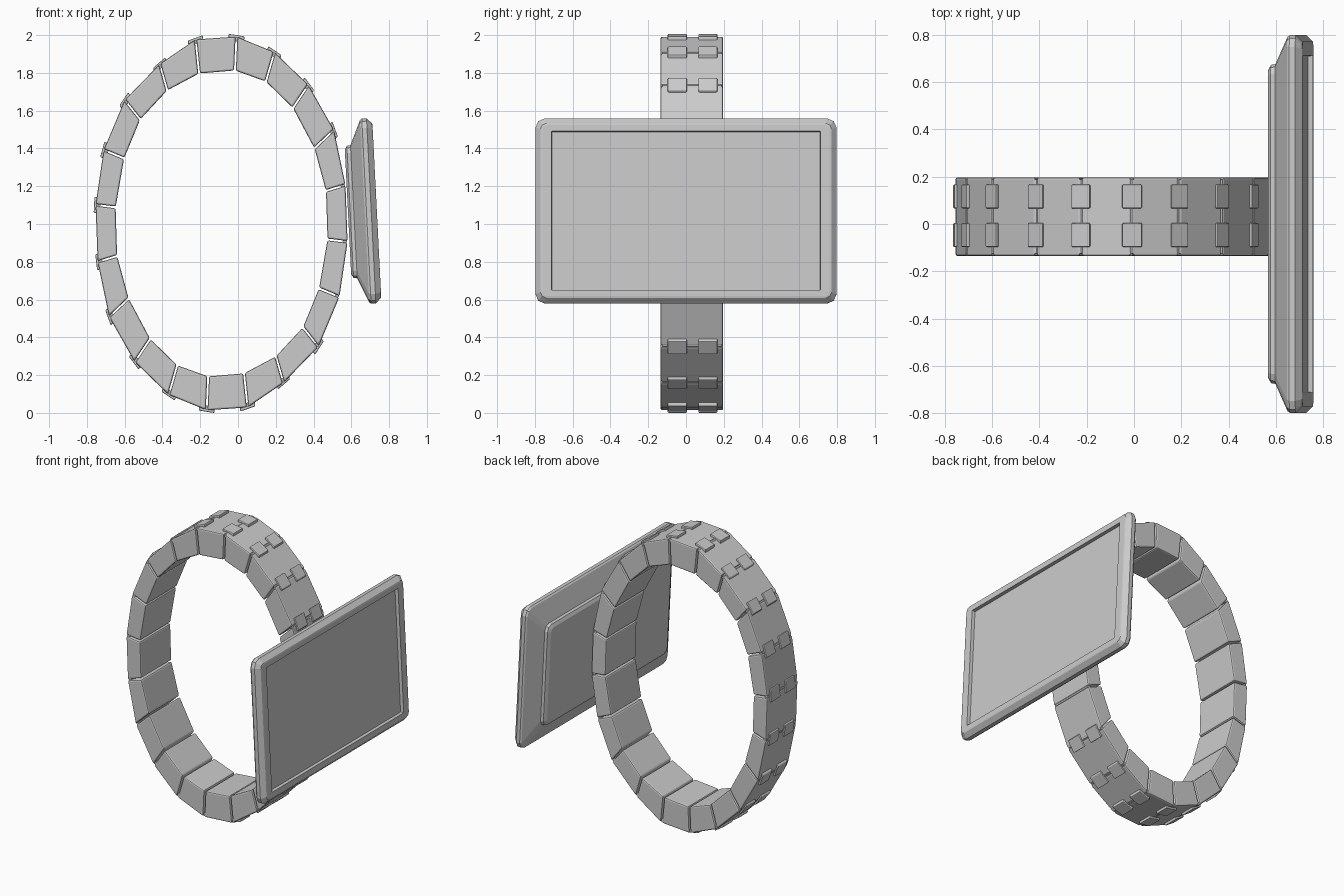
import bpy, bmesh, math
from mathutils import Vector

if "Cube" in bpy.data.objects:
    bpy.data.objects.remove(bpy.data.objects["Cube"])

CX, CZ = -0.087, 1.003          # ring centre
BAND_Y = (-0.135, 0.197)        # band width range
# half of the ring's hinge joints (outer and inner edge); the rest is the 180 degree turn
OUTER = [(0.079, 0.989), (0.280, 0.907), (0.460, 0.733), (0.595, 0.495), (0.656, 0.204),
         (0.667, -0.098), (0.624, -0.389), (0.513, -0.653), (0.328, -0.844), (0.138, -0.974)]
INNER = [(0.071, 0.810), (0.235, 0.751), (0.378, 0.611), (0.492, 0.397), (0.553, 0.172),
         (0.561, -0.085), (0.516, -0.344), (0.431, -0.550), (0.288, -0.704), (0.119, -0.794)]


def full_ring(half):
    pts = [Vector(p) for p in half]
    return [p + Vector((CX, CZ)) for p in pts + [-p for p in pts]]


def finish(name, bm):
    bmesh.ops.recalc_face_normals(bm, faces=bm.faces)
    mesh = bpy.data.meshes.new(name)
    bm.to_mesh(mesh)
    bm.free()
    ob = bpy.data.objects.new(name, mesh)
    bpy.context.collection.objects.link(ob)
    return ob


def loft(name, loops):
    """Skin a stack of equal-length point loops and cap both ends."""
    bm = bmesh.new()
    rows = [[bm.verts.new(p) for p in loop] for loop in loops]
    n = len(rows[0])
    for a, b in zip(rows, rows[1:]):
        for i in range(n):
            j = (i + 1) % n
            bm.faces.new((a[i], a[j], b[j], b[i]))
    bm.faces.new(rows[0])
    bm.faces.new(rows[-1])
    return finish(name, bm)


def prism(name, outline, y0, y1, bevel=0.0):
    """Extrude an x-z outline along y."""
    ob = loft(name, [[(p[0], y, p[1]) for p in outline] for y in (y0, y1)])
    if bevel:
        m = ob.modifiers.new("edge_bevel", 'BEVEL')
        m.width, m.segments = bevel, 2
    return ob


outer, inner = full_ring(OUTER), full_ring(INNER)
count = len(outer)

# band links, with a small gap at every joint
GAP = 0.005
for i in range(count):
    j = (i + 1) % count
    d_out = (outer[j] - outer[i]).normalized() * GAP
    d_in = (inner[j] - inner[i]).normalized() * GAP
    prism(f"band_link_{i + 1}",
          [outer[i] + d_out, outer[j] - d_out, inner[j] - d_in, inner[i] + d_in],
          *BAND_Y, bevel=0.009)

# hinge pins and paired hinge plates on the outside of the joints
for i in range(count):
    radial = (outer[i] - inner[i]).normalized()
    tangent = (outer[(i + 1) % count] - outer[i - 1]).normalized()
    c = outer[i] - radial * 0.014
    prism(f"hinge_pin_{i + 1}",
          [c + Vector((math.cos(k * math.pi / 4), math.sin(k * math.pi / 4))) * 0.012
           for k in range(8)], BAND_Y[0] + 0.01, BAND_Y[1] - 0.01)
    if i in (4, 5, 6):           # joints behind the display have no plates
        continue
    top, low, side = radial * 0.008, radial * -0.022, tangent * 0.042
    o = outer[i]
    for k, (y0, y1) in enumerate(((-0.097, 0.004), (0.066, 0.166))):
        prism(f"hinge_plate_{i + 1}_{k + 1}",
              [o + top - side, o + top + side, o + low + side, o + low - side],
              y0, y1, bevel=0.005)


# display: rounded rectangles stacked along the tilted screen normal
TILT = math.radians(2.9)
NORMAL = Vector((math.cos(TILT), 0, math.sin(TILT)))
UP = Vector((-math.sin(TILT), 0, math.cos(TILT)))
CENTRE = Vector((0.735, 0, 1.071))


def panel_loop(n, hy, hz, r):
    pts = []
    for q, (sy, sz) in enumerate(((1, 1), (-1, 1), (-1, -1), (1, -1))):
        for k in range(3):
            a = math.pi / 2 * q + math.pi / 4 * k
            y = sy * (hy - r) + r * math.cos(a)
            z = sz * (hz - r) + r * math.sin(a)
            pts.append(CENTRE + NORMAL * n + Vector((0, y, 0)) + UP * z)
    return pts


loft("display_panel", [panel_loop(*s) for s in (
    (-0.153, 0.650, 0.330, 0.025),   # mounting block back
    (-0.141, 0.672, 0.350, 0.040),
    (-0.122, 0.675, 0.353, 0.040),
    (-0.065, 0.790, 0.483, 0.045),   # sloped back of the case
    (-0.055, 0.797, 0.490, 0.050),
    (-0.030, 0.797, 0.490, 0.050),   # case side
    (-0.002, 0.770, 0.463, 0.030),   # front chamfer
    (0.000, 0.760, 0.453, 0.025),
    (0.000, 0.712, 0.421, 0.003),    # bezel
    (-0.022, 0.710, 0.419, 0.003),   # recessed screen
)])
